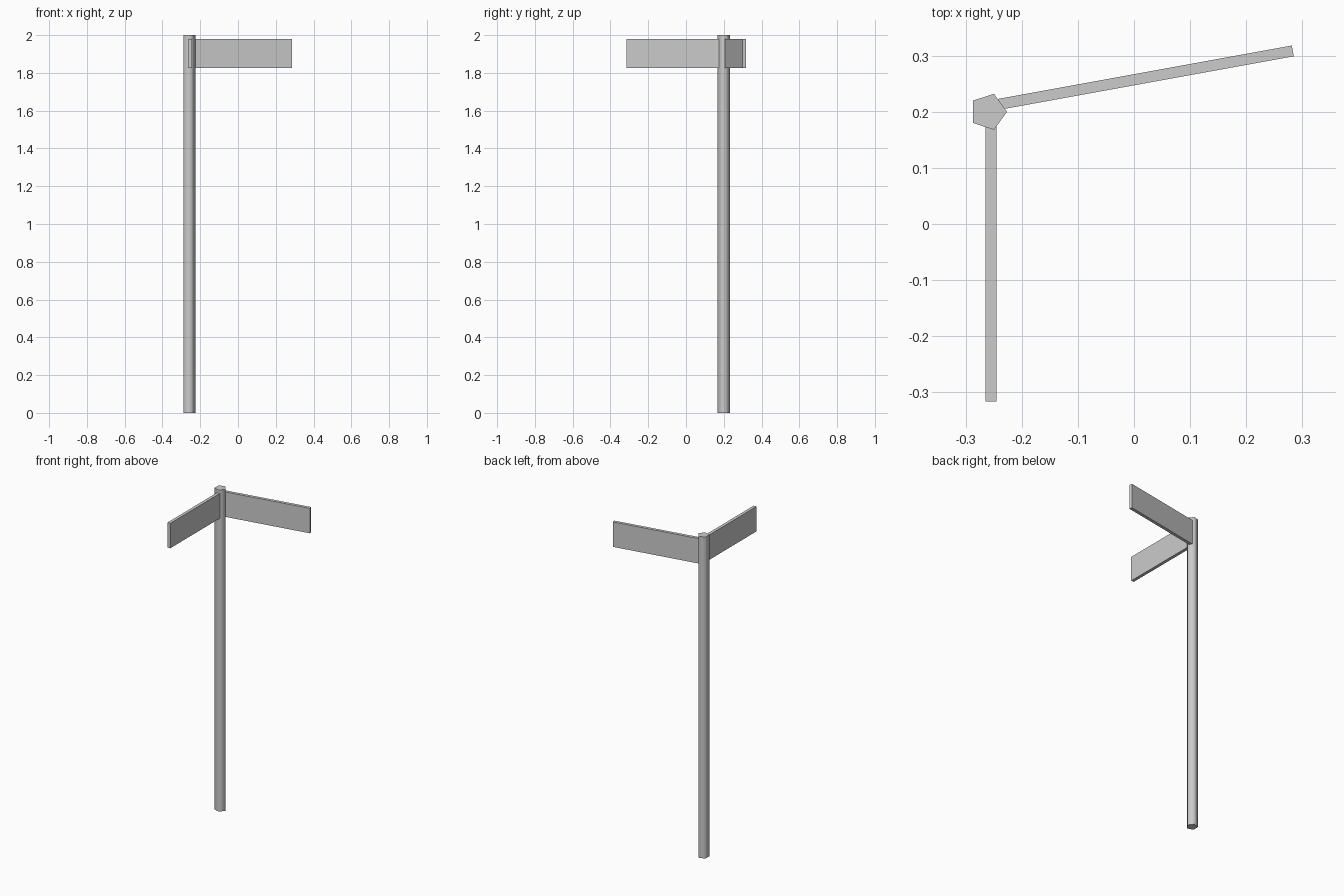
import bpy
from math import radians, cos, sin

if "Cube" in bpy.data.objects:
    bpy.data.objects.remove(bpy.data.objects["Cube"])

POST_X, POST_Y = -0.26, 0.20
SIGN_LEN, SIGN_THICK, SIGN_Z0, SIGN_Z1 = 0.535, 0.0195, 1.825, 1.98

# Five-sided post, one corner pointing to +x
bpy.ops.mesh.primitive_cylinder_add(vertices=5, radius=0.0337, depth=2,
                                    location=(POST_X, POST_Y, 1))
post = bpy.context.object
post.name = "post"
for v in post.data.vertices:  # cylinder starts with a corner at +y
    v.co.x, v.co.y = v.co.y, -v.co.x
bpy.ops.object.shade_smooth_by_angle(angle=radians(80))


def sign_board(name, tip, angle):
    """Flat board ending at tip and running back into the post."""
    a = radians(angle)
    centre = (tip[0] - cos(a) * SIGN_LEN / 2, tip[1] - sin(a) * SIGN_LEN / 2,
              (SIGN_Z0 + SIGN_Z1) / 2)
    bpy.ops.mesh.primitive_cube_add(size=1, location=centre, rotation=(0, 0, a))
    board = bpy.context.object
    board.name = name
    board.scale = (SIGN_LEN, SIGN_THICK, SIGN_Z1 - SIGN_Z0)
    bpy.ops.object.transform_apply(location=False, rotation=False, scale=True)


# Two direction boards
sign_board("front_sign_board", (-0.2545, -0.316), -90)
sign_board("side_sign_board", (0.283, 0.3085), 10.3)
